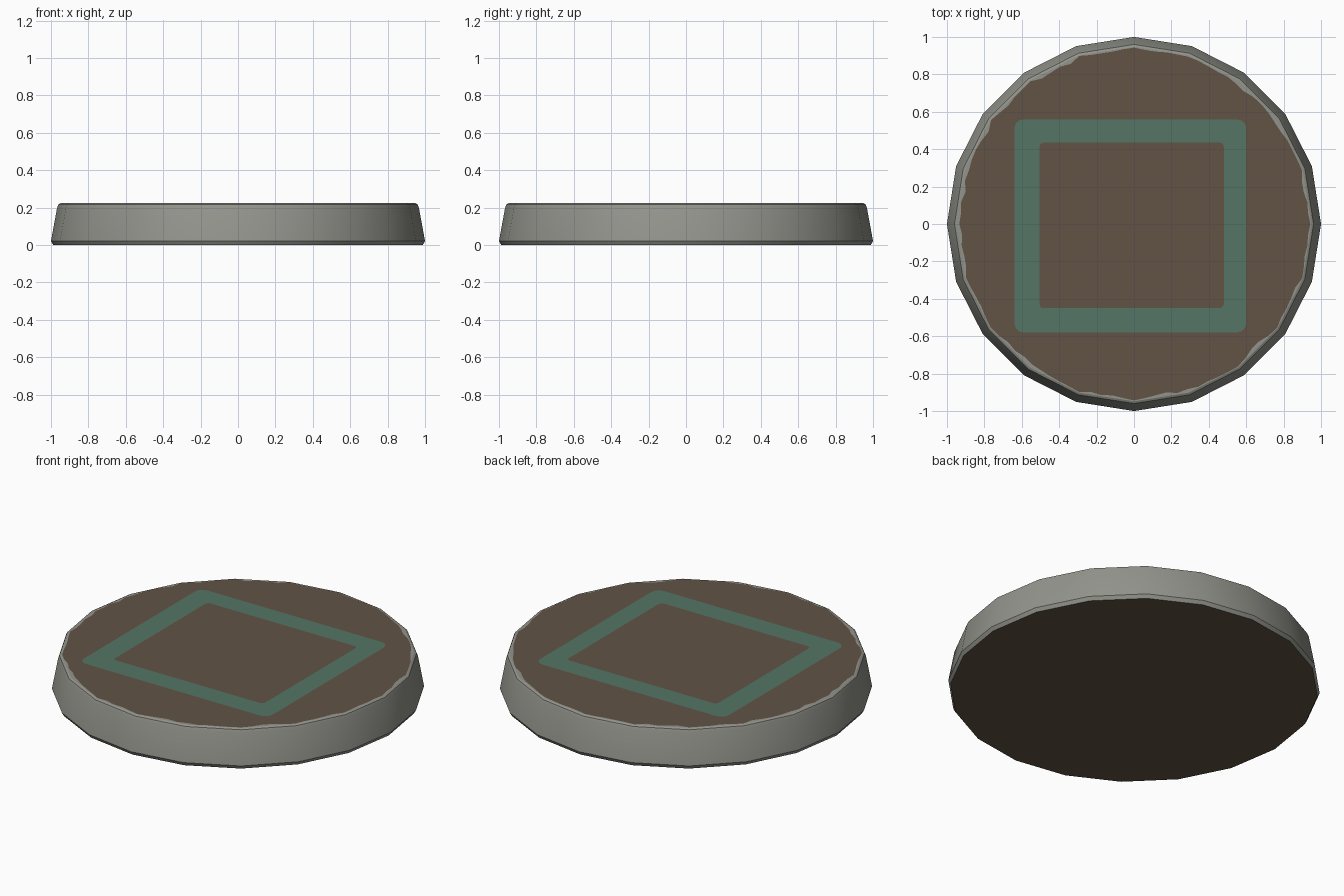
import bpy, bmesh, math, random

if "Cube" in bpy.data.objects:
    bpy.data.objects.remove(bpy.data.objects["Cube"])

random.seed(4)
SIDES = 20
TOP = 0.223


def material(name, color):
    m = bpy.data.materials.new(name)
    m.diffuse_color = (*color, 1)
    m.use_nodes = True
    m.node_tree.nodes["Principled BSDF"].inputs["Base Color"].default_value = m.diffuse_color
    return m


stone = material("grey stone", (0.29, 0.295, 0.26))
earth = material("brown earth", (0.122, 0.088, 0.062))
teal = material("teal paint", (0.090, 0.178, 0.132))

bm = bmesh.new()


def loop(points):
    vs = [bm.verts.new(p) for p in points]
    return vs, [bm.edges.new((vs[i - 1], vs[i])) for i in range(len(vs))]


def ring(r, z):
    return loop([(r * math.cos(math.tau * i / SIDES), r * math.sin(math.tau * i / SIDES), z)
                 for i in range(SIDES)])


def bridge(a, b, mat):
    for i in range(len(a)):
        bm.faces.new((a[i - 1], a[i], b[i], b[i - 1])).material_index = mat


def fill_between(a, b, mat):
    res = bmesh.ops.triangle_fill(bm, edges=a + b, use_beauty=True, normal=(0, 0, 1))
    for f in res["geom"]:
        if isinstance(f, bmesh.types.BMFace):
            f.material_index = mat


def rounded_rect(x0, x1, y0, y1, r):
    pts = []
    for k, (cx, cy) in enumerate([(x1 - r, y1 - r), (x0 + r, y1 - r), (x0 + r, y0 + r), (x1 - r, y0 + r)]):
        for j in range(4):
            a = math.pi / 2 * (k + j / 3)
            pts.append((cx + r * math.cos(a), cy + r * math.sin(a), TOP))
    return loop(pts)


# tapered stone rim with small bevels
profile = [(0.988, 0), (1.0, 0.021), (0.967, 0.2), (0.96, 0.217), (0.948, TOP)]
rings = [ring(r, z) for r, z in profile]
for a, b in zip(rings, rings[1:]):
    bridge(a[0], b[0], 0)

# brown underside
bm.faces.new(list(reversed(rings[0][0]))).material_index = 1

# ragged edge of the brown earth, following the polygon
ragged = []
for i in range(SIDES):
    a0, a1 = math.tau * i / SIDES, math.tau * (i + 1) / SIDES
    for j in range(5):
        t = j / 5
        r = 0.946 - random.choice((0.001, 0.003, 0.006, 0.012, 0.018))
        ragged.append((r * ((1 - t) * math.cos(a0) + t * math.cos(a1)),
                       r * ((1 - t) * math.sin(a0) + t * math.sin(a1)), TOP))
edge_loop = loop(ragged)
fill_between(rings[-1][1], edge_loop[1], 0)

# painted square frame set into the earth
outer = rounded_rect(-0.64, 0.60, -0.58, 0.56, 0.05)
inner = rounded_rect(-0.505, 0.48, -0.45, 0.435, 0.022)
fill_between(edge_loop[1], outer[1], 1)
bridge(outer[0], inner[0], 2)
bm.faces.new(inner[0]).material_index = 1

bmesh.ops.recalc_face_normals(bm, faces=bm.faces[:])
mesh = bpy.data.meshes.new("round_platform")
bm.to_mesh(mesh)
bm.free()
for m in (stone, earth, teal):
    mesh.materials.append(m)
obj = bpy.data.objects.new("round_platform", mesh)
bpy.context.collection.objects.link(obj)
bpy.context.view_layer.objects.active = obj
obj.select_set(True)
bpy.ops.object.shade_smooth_by_angle(angle=math.radians(22))
